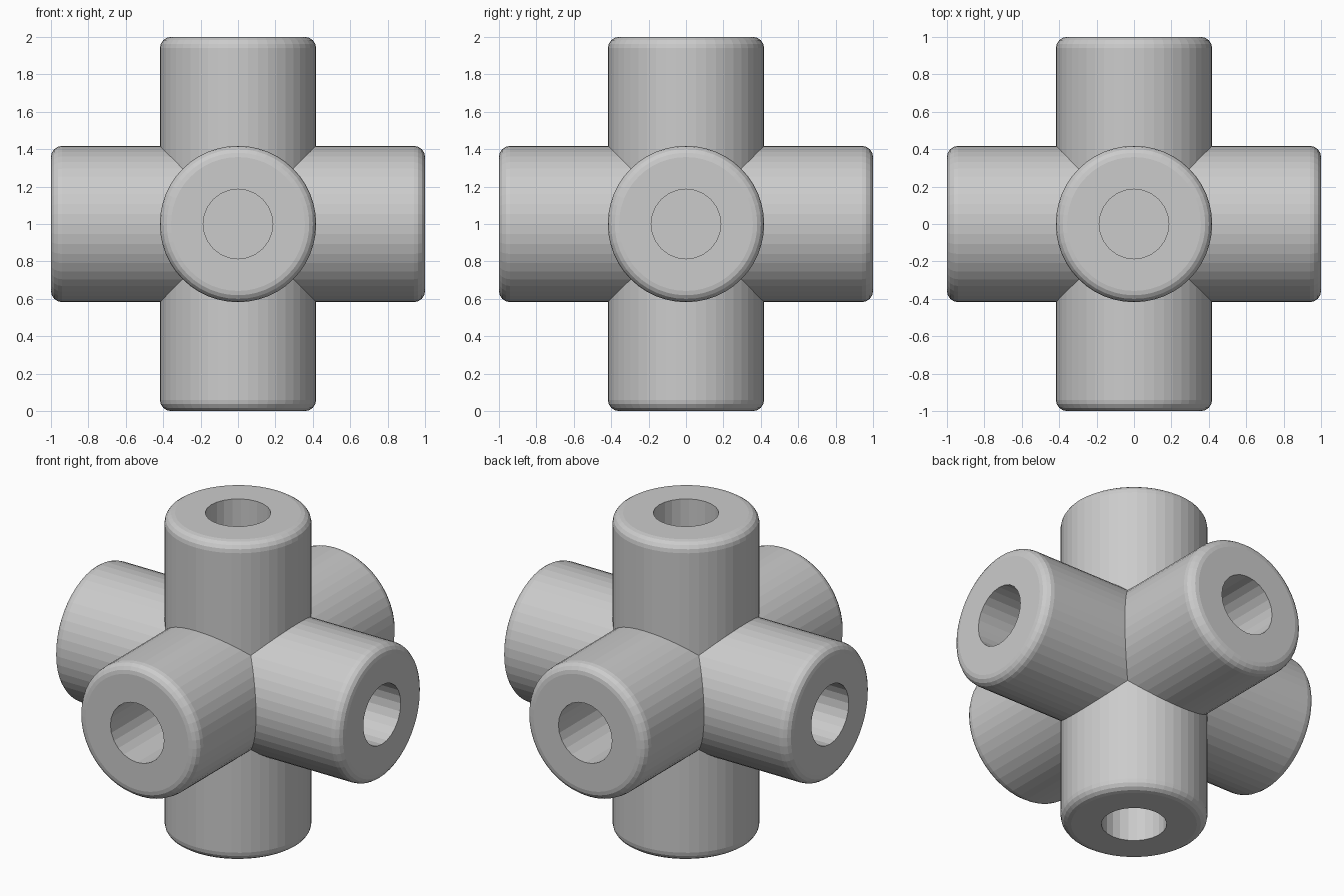
import bpy, bmesh
from math import pi, sin, cos
from mathutils import Matrix, Vector

cube = bpy.data.objects.get("Cube")
if cube:
    bpy.data.objects.remove(cube, do_unlink=True)

RADIUS, ROUND, BORE, BORE_END = 0.418, 0.06, 0.186, 0.4
CENTRE = Matrix.Translation((0, 0, 1))
# Six quarter turns that point an upright arm along every axis
TURNS = [Matrix.Rotation(k * pi / 2, 4, 'X') for k in range(4)]
TURNS += [Matrix.Rotation(s * pi / 2, 4, 'Y') for s in (1, -1)]


def grey_material():
    mat = bpy.data.materials.new("mid grey")
    mat.use_nodes = True
    colour = (0.6, 0.6, 0.6, 1)
    mat.diffuse_color = colour
    mat.node_tree.nodes["Principled BSDF"].inputs["Base Color"].default_value = colour
    return mat


def add_object(name, bm, mat):
    bmesh.ops.recalc_face_normals(bm, faces=bm.faces)
    mesh = bpy.data.meshes.new(name)
    bm.to_mesh(mesh)
    bm.free()
    mesh.materials.append(mat)
    obj = bpy.data.objects.new(name, mesh)
    bpy.context.collection.objects.link(obj)
    return obj


def six_copies(arm):
    """Repeat one upright arm along all six directions."""
    mesh = bpy.data.meshes.new("arm")
    arm.to_mesh(mesh)
    arm.free()
    bm = bmesh.new()
    for turn in TURNS:
        start = len(bm.verts)
        bm.from_mesh(mesh)
        bm.verts.ensure_lookup_table()
        bmesh.ops.transform(bm, matrix=CENTRE @ turn, verts=bm.verts[start:])
    bpy.data.meshes.remove(mesh)
    bmesh.ops.remove_doubles(bm, verts=bm.verts, dist=0.0005)
    return bm


grey = grey_material()

# One arm: a tube with a rounded rim and a flat end
arm = bmesh.new()
profile = [(RADIUS - ROUND + ROUND * sin(k * pi / 8), 0, 1 - ROUND + ROUND * cos(k * pi / 8))
           for k in range(5)] + [(RADIUS, 0, 0)]
points = [arm.verts.new(p) for p in profile]
edges = [arm.edges.new(pair) for pair in zip(points, points[1:])]
bmesh.ops.spin(arm, geom=points + edges, cent=(0, 0, 0), axis=(0, 0, 1),
               angle=2 * pi, steps=48, use_merge=True)
bmesh.ops.remove_doubles(arm, verts=arm.verts, dist=0.0001)
rim = [e for e in arm.edges if all(v.co.z > 0.9999 for v in e.verts)]
bmesh.ops.contextual_create(arm, geom=rim)

# Mitre the inner end so that neighbouring arms meet at 45 degrees
for side in ((1, 0), (-1, 0), (0, 1), (0, -1)):
    bmesh.ops.bisect_plane(arm, geom=arm.verts[:] + arm.edges[:] + arm.faces[:],
                           plane_co=(0, 0, 0), plane_no=Vector((*side, -1)),
                           clear_outer=True, dist=0.00001)
connector = add_object("six_way_connector", six_copies(arm), grey)

# Blind round socket in the end of each arm
bore = bmesh.new()
bmesh.ops.create_cone(bore, cap_ends=True, segments=24, radius1=BORE, radius2=BORE,
                      depth=1.1 - BORE_END,
                      matrix=Matrix.Translation((0, 0, (1.1 + BORE_END) / 2)))
cutter = add_object("socket_cutter", six_copies(bore), grey)
cutter.hide_render = True

cut = connector.modifiers.new("sockets", 'BOOLEAN')
cut.operation = 'DIFFERENCE'
cut.solver = 'EXACT'
cut.object = cutter
bpy.context.view_layer.objects.active = connector
bpy.ops.object.modifier_apply(modifier=cut.name)
bpy.data.objects.remove(cutter, do_unlink=True)
